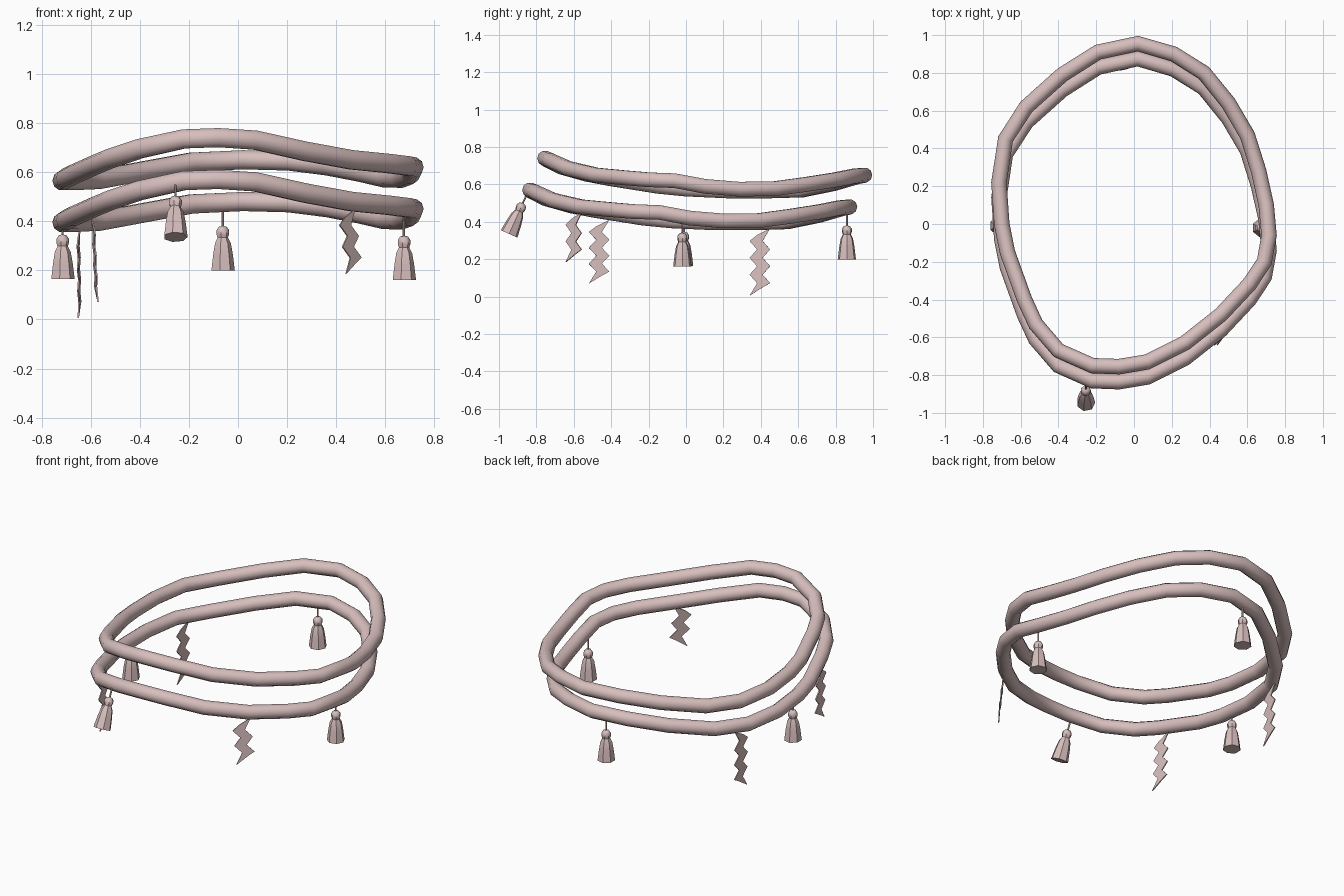
import bpy, bmesh
from math import cos, sin, pi
from mathutils import Vector, Matrix

if "Cube" in bpy.data.objects:
    bpy.data.objects.remove(bpy.data.objects["Cube"])

pink = bpy.data.materials.new("dusty pink")
pink.use_nodes = True
colour = (0.68, 0.52, 0.51, 1)
pink.diffuse_color = colour
pink.node_tree.nodes["Principled BSDF"].inputs["Base Color"].default_value = colour


def finish(name, bm, smooth=True):
    bmesh.ops.recalc_face_normals(bm, faces=bm.faces)
    mesh = bpy.data.meshes.new(name)
    bm.to_mesh(mesh)
    bm.free()
    mesh.materials.append(pink)
    ob = bpy.data.objects.new(name, mesh)
    bpy.context.collection.objects.link(ob)
    if smooth:
        bpy.ops.object.select_all(action="DESELECT")
        ob.select_set(True)
        bpy.context.view_layer.objects.active = ob
        bpy.ops.object.shade_smooth_by_angle(angle=0.75)
    return ob


def bridge(bm, a, b):
    n = len(a)
    for i in range(n):
        bm.faces.new((a[i], a[(i + 1) % n], b[(i + 1) % n], b[i]))


# Closed tube swept along a hand-shaped loop
LOOP = [(-.22, -.75, .735), (-.08, -.755, .74), (.07, -.73, .73), (.27, -.63, .685),
        (.46, -.48, .65), (.61, -.32, .635), (.69, -.2, .625), (.715, -.06, .62),
        (.70, .1, .59), (.66, .28, .575), (.60, .47, .577), (.50, .64, .60),
        (.37, .80, .625), (.21, .90, .645), (.02, .955, .65), (-.19, .91, .64),
        (-.38, .79, .605), (-.57, .62, .57), (-.68, .45, .565), (-.715, .22, .565),
        (-.70, 0, .575), (-.67, -.15, .59), (-.58, -.4, .63), (-.52, -.53, .655),
        (-.40, -.67, .695)]


def tube(name, offset, radius=.041, sides=10):
    bm = bmesh.new()
    pts = [Vector(p) + Vector(offset) for p in LOOP]
    rings = []
    for i, p in enumerate(pts):
        before = (p - pts[i - 1]).normalized()
        after = (pts[(i + 1) % len(pts)] - p).normalized()
        along = (before + after).normalized()
        out = along.cross(Vector((0, 0, 1))).normalized()
        up = out.cross(along)
        rings.append([bm.verts.new(p + radius * (out * cos(2 * pi * k / sides) + up * sin(2 * pi * k / sides)))
                      for k in range(sides)])
    for i, ring in enumerate(rings):
        bridge(bm, rings[i - 1], ring)
    return finish(name, bm)


tube("upper_band", (0, 0, 0))
tube("lower_band", (0, -.08, -.17))

# Tassels: cord, round knob and flared skirt as one lathed profile
TASSEL = [(.005, .03), (.005, -.055), (.017, -.058), (.027, -.072), (.027, -.088),
          (.022, -.102), (.034, -.125), (.042, -.17), (.05, -.235)]


def tassel(name, top, lean=0, sides=7):
    bm = bmesh.new()
    rings = [[bm.verts.new((r * cos(2 * pi * k / sides), r * sin(2 * pi * k / sides), z))
              for k in range(sides)] for r, z in TASSEL]
    for a, b in zip(rings, rings[1:]):
        bridge(bm, a, b)
    bm.faces.new(rings[0])
    bm.faces.new(rings[-1])
    ob = finish(name, bm)
    ob.matrix_world = Matrix.Translation(top) @ Matrix.Rotation(lean, 4, "X")


tassel("right_tassel", (-.715, -.01, .40))
tassel("left_tassel", (.675, -.02, .395))
tassel("back_tassel", (-.063, .86, .435))
tassel("front_tassel", (-.255, -.85, .55), -.42)


# Zigzag pendants: thin band folding from side to side, with slanted ends
def zigzag(name, top, side, drop, folds, width=.07, sway=.02):
    bm = bmesh.new()
    side, drop = Vector(side).normalized(), Vector(drop)
    normal = side.cross(drop).normalized() * .003
    step = drop / (folds + 1)
    rows = []
    for i in range(folds + 1):
        centre = Vector(top) + step * (i + .5) + side * sway * (1 if i % 2 == 0 else -1)
        left, right = centre - side * width / 2, centre + side * width / 2
        if i == 0:
            left, right = left + step * .3, right - step * .5
        if i == folds:
            lean = 1 if i % 2 else -1
            left, right = left + step * .5 * lean, right - step * .5 * lean
        rows.append([bm.verts.new(p + n) for p, n in
                     ((left, normal), (right, normal), (right, -normal), (left, -normal))])
    for a, b in zip(rows, rows[1:]):
        bridge(bm, a, b)
    bm.faces.new(rows[0])
    bm.faces.new(rows[-1])
    finish(name, bm, smooth=False)


zigzag("right_back_zigzag", (-.65, .395, .365), (.1, 1, 0), (.005, 0, -.36), 7)
zigzag("right_front_zigzag", (-.59, -.465, .41), (-.1, 1, 0), (.015, 0, -.34), 7)
zigzag("left_front_zigzag", (.44, -.60, .45), (.65, .76, 0), (.035, 0, -.265), 5)
